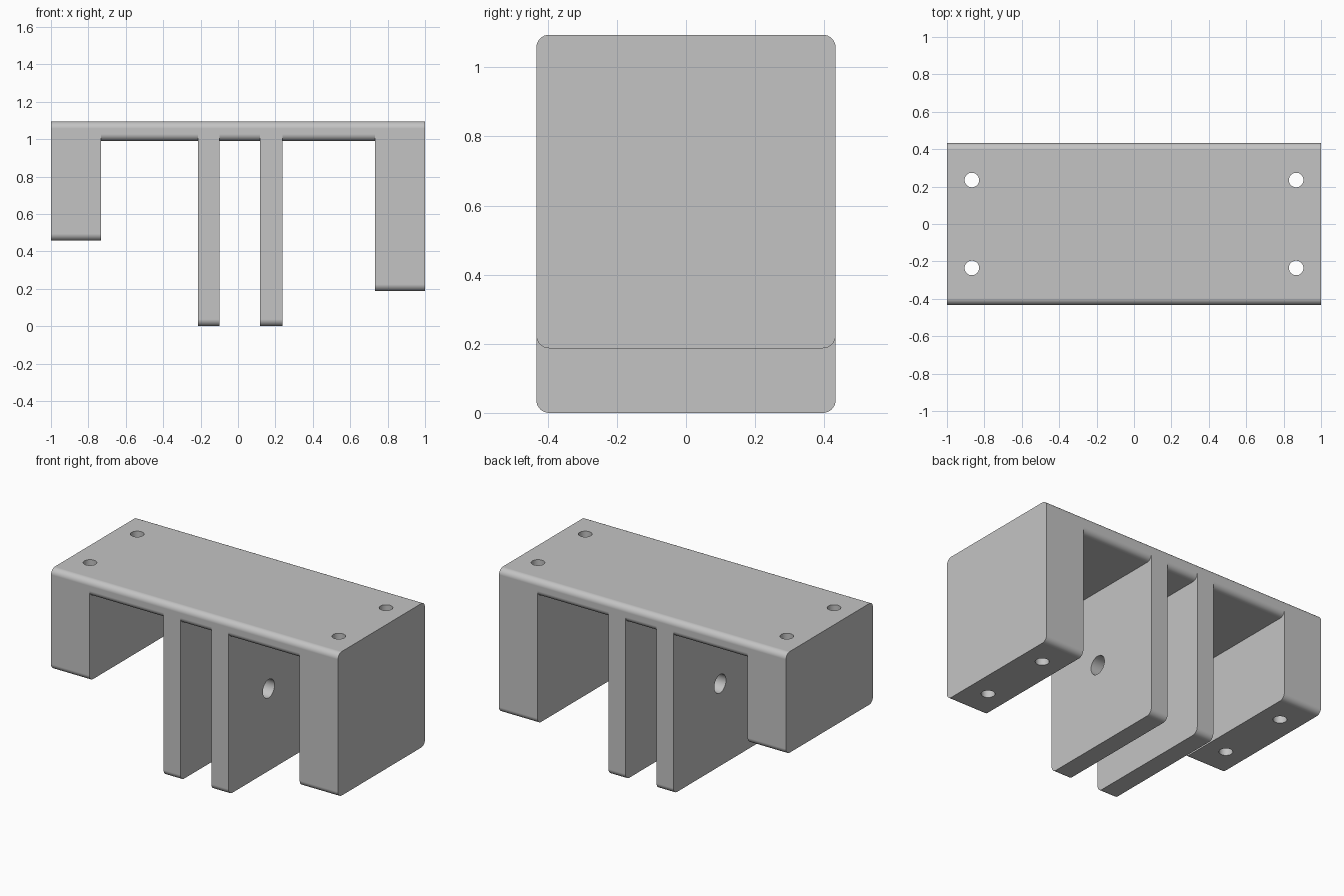
import bpy, bmesh, math
from mathutils import Matrix, Vector

if "Cube" in bpy.data.objects:
    bpy.data.objects.remove(bpy.data.objects["Cube"], do_unlink=True)

HALF, TOP, PLATE, R, STEPS = 0.433, 1.094, 0.99, 0.037, 8

# Spans along x: start, end and underside height (plate gaps and legs)
SPANS = [(-1, -0.733, 0.457), (-0.733, -0.215, PLATE), (-0.215, -0.098, 0),
         (-0.098, 0.118, PLATE), (0.118, 0.237, 0), (0.237, 0.733, PLATE),
         (0.733, 1, 0.187)]


def edge_curve(bm, x, z, up):
    """Rounded top or bottom outline, running from front to back."""
    pts = []
    for side in (-1, 1):
        for i in range(STEPS + 1):
            a = math.pi / 2 * (i if side < 0 else STEPS - i) / STEPS
            y = side * (HALF - R + R * math.cos(a))
            pts.append(bm.verts.new((x, y, z - up * (R - R * math.sin(a)))))
    return pts


def bridge(bm, a, b):
    for i in range(len(a) - 1):
        bm.faces.new((a[i], a[i + 1], b[i + 1], b[i]))


def new_object(name, bm):
    bmesh.ops.recalc_face_normals(bm, faces=bm.faces)
    mesh = bpy.data.meshes.new(name)
    bm.to_mesh(mesh)
    bm.free()
    obj = bpy.data.objects.new(name, mesh)
    bpy.context.collection.objects.link(obj)
    return obj


# Bracket body: plate with four legs as one closed mesh
bm = bmesh.new()
tops = [edge_curve(bm, s[0], TOP, 1) for s in SPANS]
tops.append(edge_curve(bm, SPANS[-1][1], TOP, 1))
lows = [(edge_curve(bm, x0, z, -1), edge_curve(bm, x1, z, -1)) for x0, x1, z in SPANS]
last = len(SPANS) - 1

for i, (a, b) in enumerate(lows):
    bridge(bm, tops[i], tops[i + 1])
    bridge(bm, a, b)
    is_leg = SPANS[i][2] < PLATE
    # Front and back walls, joined to the plate corners beside each leg
    for k in (0, -1):
        wall = [tops[i][k]]
        if is_leg and i > 0:
            wall.append(lows[i - 1][1][k])
        wall += [a[k], b[k]]
        if is_leg and i < last:
            wall.append(lows[i + 1][0][k])
        bm.faces.new(wall + [tops[i + 1][k]])
    # Inner leg walls
    if i < last:
        bm.faces.new(b + lows[i + 1][0][::-1])

# Outer end walls
bm.faces.new(tops[0] + lows[0][0][::-1])
bm.faces.new(tops[-1] + lows[-1][1][::-1])
bracket = new_object("bracket", bm)

# Screw holes through the outer legs and pin hole through the middle legs
bm = bmesh.new()


def drill(radius, depth, matrix):
    bmesh.ops.create_cone(bm, cap_ends=True, segments=32, radius1=radius,
                          radius2=radius, depth=depth, matrix=matrix)


for sx in (-1, 1):
    for sy in (-1, 1):
        drill(0.039, 3, Matrix.Translation(Vector((sx * 0.867, sy * 0.235, 0.5))))
drill(0.058, 0.8, Matrix.Translation(Vector((0, -0.033, 0.518)))
      @ Matrix.Rotation(math.pi / 2, 4, 'Y'))
cutter = new_object("hole_cutter", bm)
cutter.hide_render = True

bpy.ops.object.select_all(action='DESELECT')
bpy.context.view_layer.objects.active = bracket
bracket.select_set(True)
cut = bracket.modifiers.new("holes", 'BOOLEAN')
cut.operation = 'DIFFERENCE'
cut.solver = 'EXACT'
cut.object = cutter
bpy.ops.object.modifier_apply(modifier=cut.name)
bpy.data.objects.remove(cutter, do_unlink=True)

# Smooth rounds with flat walls
bpy.ops.object.shade_smooth_by_angle(angle=math.radians(30))
weighted = bracket.modifiers.new("flat_walls", 'WEIGHTED_NORMAL')
weighted.keep_sharp = True

# Plain grey
grey = bpy.data.materials.new("grey")
grey.use_nodes = True
grey.diffuse_color = (0.55, 0.55, 0.55, 1)
grey.node_tree.nodes["Principled BSDF"].inputs["Base Color"].default_value = grey.diffuse_color
bracket.data.materials.clear()
bracket.data.materials.append(grey)
